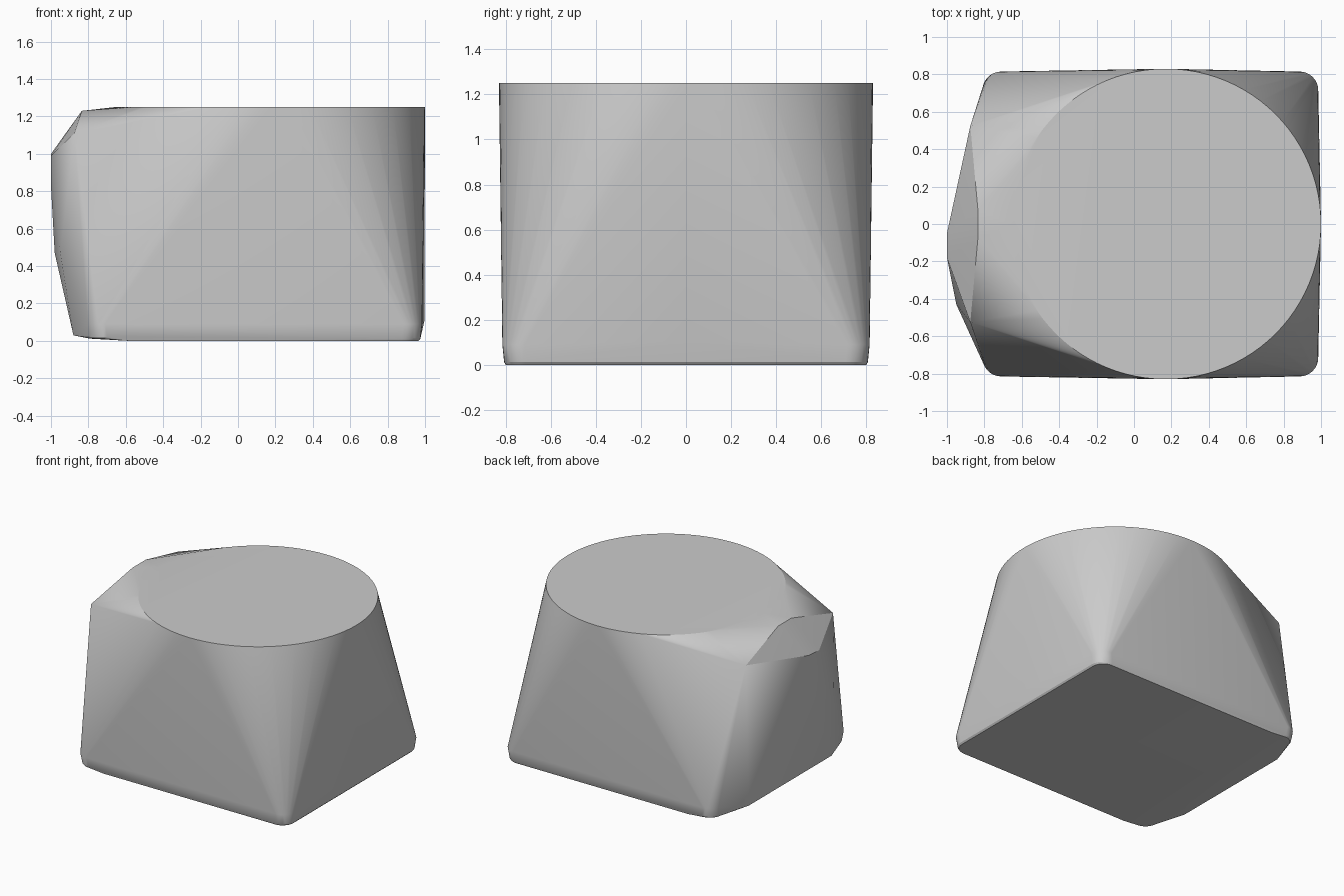
import bpy
import bmesh
from math import sin, cos, tau

old = bpy.data.objects.get("Cube")
if old:
    bpy.data.objects.remove(old, do_unlink=True)


def ring(cx, cy, z, radius, start, sweep, count):
    """Points along a level arc."""
    return [(cx + radius * cos(start + sweep * i / count),
             cy + radius * sin(start + sweep * i / count), z)
            for i in range(count + 1)]


def rounded_base(x0, x1, half_y, z_left, z_right, radius):
    """Four rounded corners of the footprint."""
    points = []
    corners = [(x1, 1, 0), (x0, 1, 1), (x0, -1, 2), (x1, -1, 3)]
    for x, side, quarter in corners:
        inward = -radius if x > 0 else radius
        z = z_right if x > 0 else z_left
        points += ring(x + inward, side * (half_y - radius), z, radius,
                       quarter * tau / 4, tau / 4, 8)
    return points


# Round flat top
points = ring(0.17, 0, 1.25, 0.83, 0, tau, 96)

# Rounded footprint: narrow sole, bevel, and upright corner bands
points += rounded_base(-0.79, 0.965, 0.80, 0.012, 0, 0.09)
points += rounded_base(-0.80, 0.975, 0.807, 0.022, 0.012, 0.1)
points += rounded_base(-0.81, 0.985, 0.815, 0.09, 0.09, 0.1)
points += [(-0.58, y, 0) for y in (-0.8, 0.8)]
points += [(0.996, 0, 0.105)]

# Faceted snout on the right-hand side, mirrored pairs first
for side in (-1, 1):
    points += [(-0.875, side * 0.525, 1.11), (-0.835, side * 0.08, 1.23),
               (-0.88, side * 0.5, 0.03)]
points += [(-1, -0.05, 1.0), (-1, -0.18, 0.99), (-1, -0.17, 0.83),
           (-0.98, -0.2, 0.47), (-0.95, -0.43, 0.47)]

# Wrap everything in one convex skin
bm = bmesh.new()
for p in points:
    bm.verts.new(p)
bmesh.ops.remove_doubles(bm, verts=bm.verts, dist=0.0005)
hull = bmesh.ops.convex_hull(bm, input=bm.verts)
unused = {g for g in hull["geom_interior"] + hull["geom_unused"]
          if isinstance(g, bmesh.types.BMVert)}
bmesh.ops.delete(bm, geom=list(unused), context='VERTS')
bmesh.ops.dissolve_limit(bm, angle_limit=0.002, verts=bm.verts, edges=bm.edges)
bmesh.ops.recalc_face_normals(bm, faces=bm.faces)

mesh = bpy.data.meshes.new("faceted_body")
bm.to_mesh(mesh)
bm.free()
body = bpy.data.objects.new("faceted_body", mesh)
bpy.context.collection.objects.link(body)

# Plain grey finish
grey = bpy.data.materials.new("plain_grey")
grey.use_nodes = True
colour = (0.6, 0.6, 0.6, 1)
grey.diffuse_color = colour
grey.node_tree.nodes["Principled BSDF"].inputs["Base Color"].default_value = colour
mesh.materials.append(grey)

# Smooth cone corners, crisp rims
bpy.ops.object.select_all(action='DESELECT')
body.select_set(True)
bpy.context.view_layer.objects.active = body
bpy.ops.object.shade_smooth_by_angle(angle=0.4)
